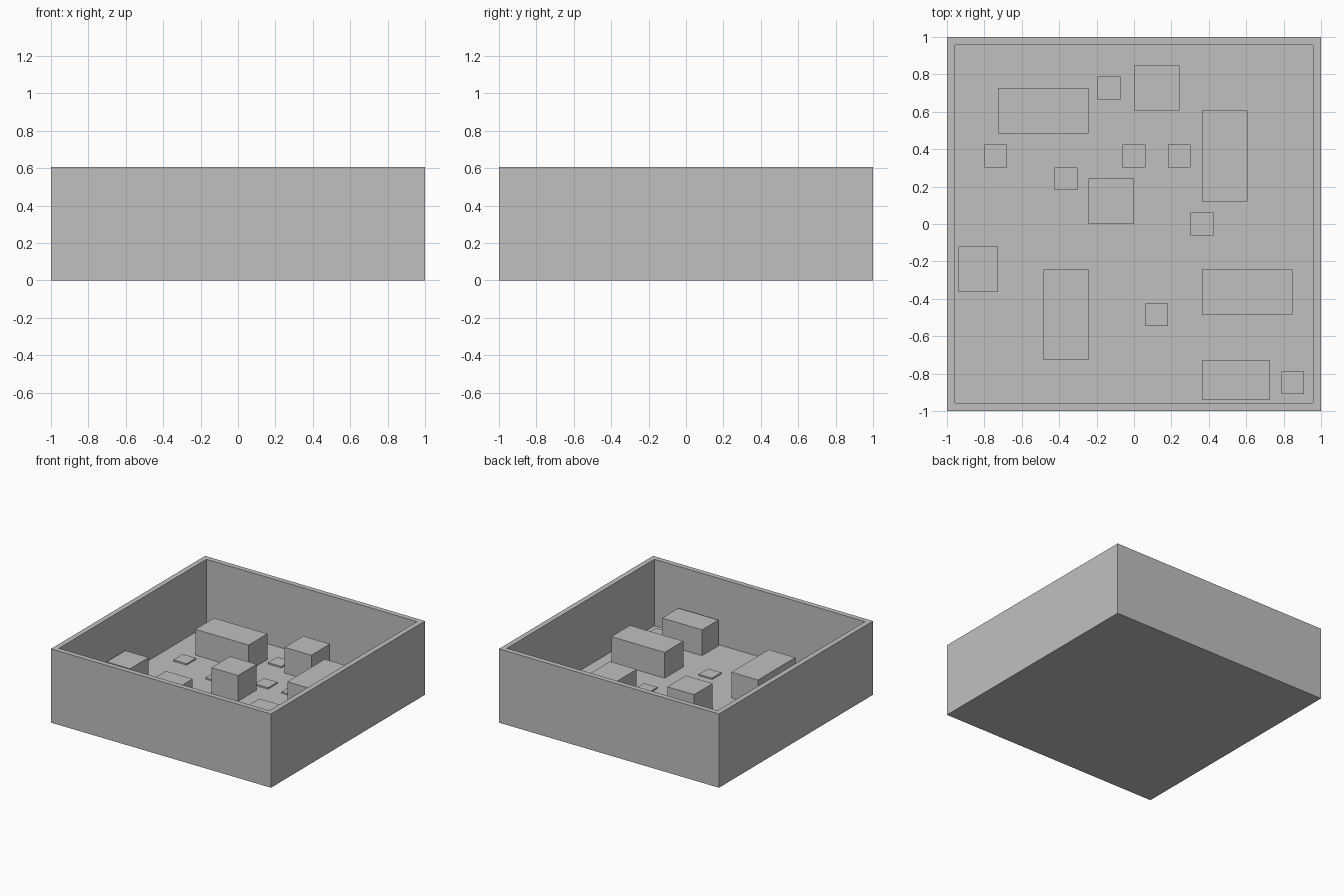
import bpy, bmesh

if "Cube" in bpy.data.objects:
    bpy.data.objects.remove(bpy.data.objects["Cube"])

U = 2 / 16.5          # layout unit
WALL = U / 2          # wall and floor thickness
HEIGHT = 5 * U
FLOOR = U / 2
BLOCK_TOP = 2.25 * U
INNER = 1 - WALL

grey = bpy.data.materials.new("light grey")
grey.diffuse_color = (0.53, 0.53, 0.53, 1)
grey.use_nodes = True
grey.node_tree.nodes["Principled BSDF"].inputs["Base Color"].default_value = grey.diffuse_color


def finish(name, bm):
    mesh = bpy.data.meshes.new(name)
    bm.to_mesh(mesh)
    bm.free()
    mesh.materials.append(grey)
    obj = bpy.data.objects.new(name, mesh)
    bpy.context.collection.objects.link(obj)
    return obj


def box(name, x0, x1, y0, y1, z0, z1):
    bm = bmesh.new()
    bmesh.ops.create_cube(bm, size=1)
    bmesh.ops.scale(bm, vec=(x1 - x0, y1 - y0, z1 - z0), verts=bm.verts)
    bmesh.ops.translate(bm, vec=((x0 + x1) / 2, (y0 + y1) / 2, (z0 + z1) / 2), verts=bm.verts)
    return finish(name, bm)


# Open tray: inset the top face of a box and sink it to floor level
bm = bmesh.new()
bmesh.ops.create_cube(bm, size=1)
bmesh.ops.scale(bm, vec=(2, 2, HEIGHT), verts=bm.verts)
bmesh.ops.translate(bm, vec=(0, 0, HEIGHT / 2), verts=bm.verts)
bm.normal_update()
top = max(bm.faces, key=lambda f: f.normal.z)
bmesh.ops.inset_region(bm, faces=[top], thickness=WALL)
ext = bmesh.ops.extrude_discrete_faces(bm, faces=[top])
bmesh.ops.translate(bm, vec=(0, 0, FLOOR - HEIGHT), verts=ext["faces"][0].verts)
bmesh.ops.recalc_face_normals(bm, faces=bm.faces)
finish("tray", bm)

# Obstacle blocks in layout units (x0, x1, y0, y1); two run into the walls
blocks = [(-6, -2, 4, 6), (0, 2, 5, 7), (3, 5, 1, 5), (-2, 0, 0, 2),
          (-8, -6, -3, -1), (-4, -2, -6, -2), (3, 7, -4, -2), (3, 6, -8, -6)]
for i, b in enumerate(blocks):
    x0, x1, y0, y1 = [max(-INNER, min(INNER, v * U)) for v in b]
    box(f"block_{i + 1}", x0, x1, y0, y1, FLOOR, BLOCK_TOP)

# Thin square floor plates, centres in layout units
plates = [(-6.1, 3), (-1.1, 6), (0, 3), (2, 3), (1, -4), (3, 0), (-3, 2), (7, -7)]
for i, (px, py) in enumerate(plates):
    x, y, h = px * U, py * U, U / 2
    box(f"floor_plate_{i + 1}", x - h, x + h, y - h, y + h, FLOOR, FLOOR + 0.012)
